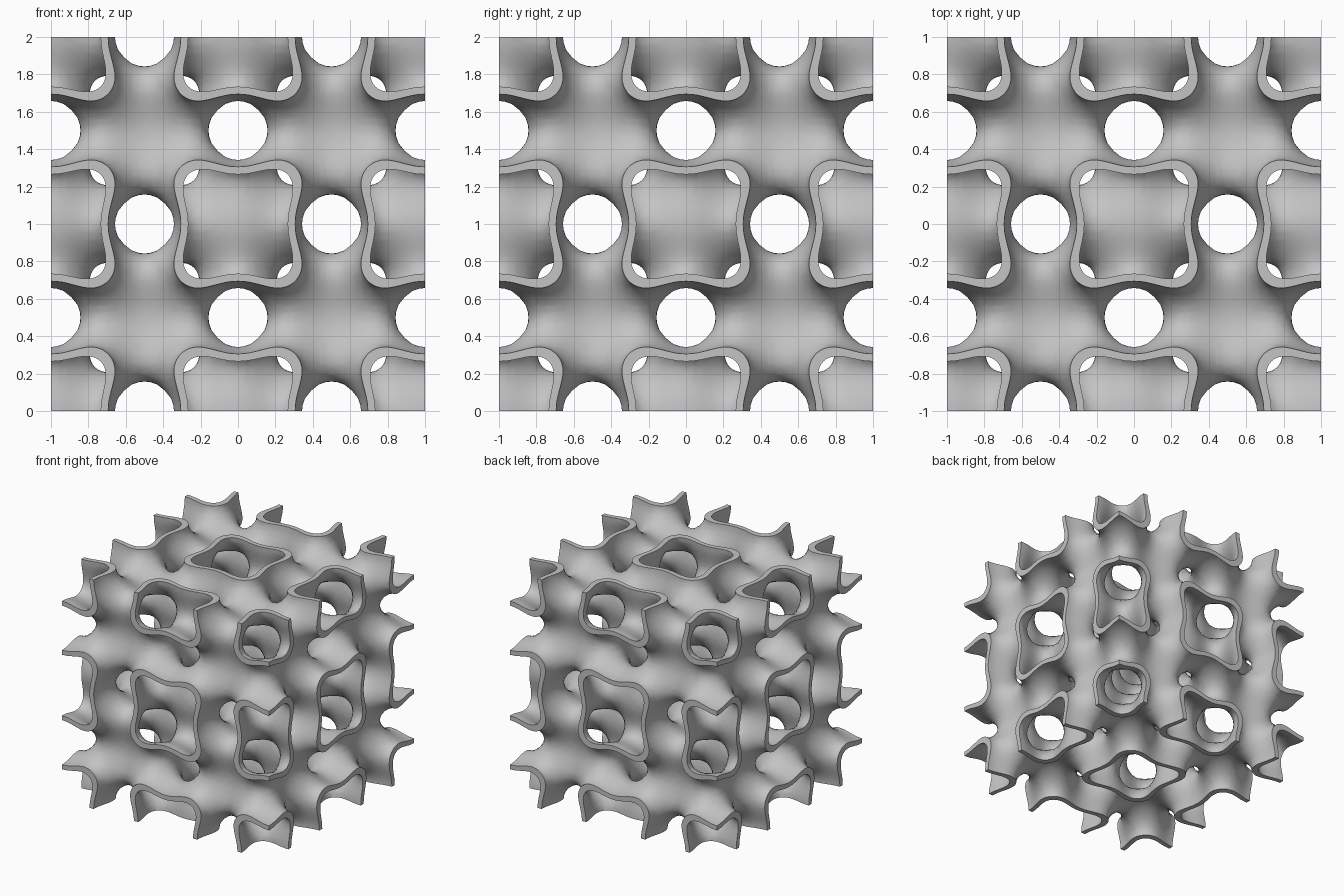
import bpy
import bmesh
import math
from mathutils import Vector

STEPS = 12        # lattice steps along half a cell
LEVEL = 0.6       # half thickness of the wall, as a field value
SNAP = 0.22       # crossings this near a lattice node slide onto it
TAU = 2 * math.pi

cube = bpy.data.objects.get("Cube")
if cube:
    bpy.data.objects.remove(cube, do_unlink=True)


def field(p):
    """Periodic body-centred field and its gradient."""
    c = [math.cos(TAU * a) for a in p]
    total = sum(c)
    squares = sum(a * a for a in c)
    value = total * total - 3 * squares + 3
    grad = Vector([-TAU * math.sin(TAU * a) * (2 * total - 6 * k) for a, k in zip(p, c)])
    return value, grad


def project(p, level):
    """Slide a point along the gradient onto a level of the field."""
    p = Vector(p)
    for _ in range(6):
        value, grad = field(p)
        error = level - value
        if abs(error) < 1e-4:
            break
        step = grad * (error / max(grad.length_squared, 1.0))
        if step.length > 0.03:
            step.length = 0.03
        p += step
    return p


# Middle surface of one eighth of a cell, traced through a lattice of tetrahedra
size = range(STEPS + 1)
values = {(i, j, k): field([n * 0.5 / STEPS for n in (i, j, k)])[0]
          for i in size for j in size for k in size}
bm = bmesh.new()
points = {}
done = set()


def crossing(a, b):
    a, b = min(a, b), max(a, b)
    t = values[a] / (values[a] - values[b])
    t = 0.0 if t < SNAP else 1.0 if t > 1 - SNAP else t
    co = Vector(a).lerp(Vector(b), t) * (0.5 / STEPS)
    key = tuple(round(x, 6) for x in co)
    if key not in points:
        points[key] = bm.verts.new(project(co, 0.0))
    return points[key]


def trace(tet):
    inside = [n for n in tet if values[n] > 0]
    outside = [n for n in tet if values[n] <= 0]
    if not inside or not outside:
        return
    if len(inside) == 2:
        (a, b), (c, d) = inside, outside
        pairs = [(a, c), (a, d), (b, d), (b, c)]
    else:
        pairs = [(a, b) for a in inside for b in outside]
    ring = list(dict.fromkeys(crossing(a, b) for a, b in pairs))
    name = frozenset(ring)
    if len(ring) > 2 and name not in done:
        done.add(name)
        bm.faces.new(ring)


axis_orders = [(a, b, 3 - a - b) for a in range(3) for b in range(3) if a != b]
for corner in list(values):
    if max(corner) == STEPS:
        continue
    for order in axis_orders:
        node = list(corner)
        tet = [corner]
        for axis in order:
            node[axis] += 1
            tet.append(tuple(node))
        trace(tet)

# Mirror the eighth into a whole cell, then the cell into a block of eight
for centre in (0.5, 0.0):
    for axis in range(3):
        geom = bm.verts[:] + bm.edges[:] + bm.faces[:]
        copy = bmesh.ops.duplicate(bm, geom=geom)["geom"]
        for v in copy:
            if isinstance(v, bmesh.types.BMVert):
                v.co[axis] = 2 * centre - v.co[axis]
bmesh.ops.remove_doubles(bm, verts=bm.verts[:], dist=1e-4)
bm.verts.index_update()

# Thicken: one skin on each side, joined by a flat rim on the cut edges
count = len(bm.verts)
verts = [project(v.co, side) for side in (LEVEL, -LEVEL) for v in bm.verts]
faces = []
for f in bm.faces:
    ring = [v.index for v in f.verts]
    faces.append(ring)
    faces.append([i + count for i in reversed(ring)])
for e in bm.edges:
    if len(e.link_faces) == 1:
        a, b = e.verts[0].index, e.verts[1].index
        faces.append([a, b, b + count, a + count])
bm.free()

mesh = bpy.data.meshes.new("lattice_shell")
mesh.from_pydata([v + Vector((0, 0, 1)) for v in verts], [], faces)
bm = bmesh.new()
bm.from_mesh(mesh)
bmesh.ops.recalc_face_normals(bm, faces=bm.faces[:])
bm.to_mesh(mesh)
bm.free()

# Plain grey finish
grey = bpy.data.materials.new("light_grey")
grey.use_nodes = True
colour = (0.55, 0.55, 0.55, 1.0)
grey.diffuse_color = colour
grey.node_tree.nodes["Principled BSDF"].inputs["Base Color"].default_value = colour
mesh.materials.append(grey)

shell = bpy.data.objects.new("lattice_shell", mesh)
bpy.context.collection.objects.link(shell)
bpy.context.view_layer.objects.active = shell
shell.select_set(True)
bpy.ops.object.shade_smooth_by_angle(angle=math.radians(50))
